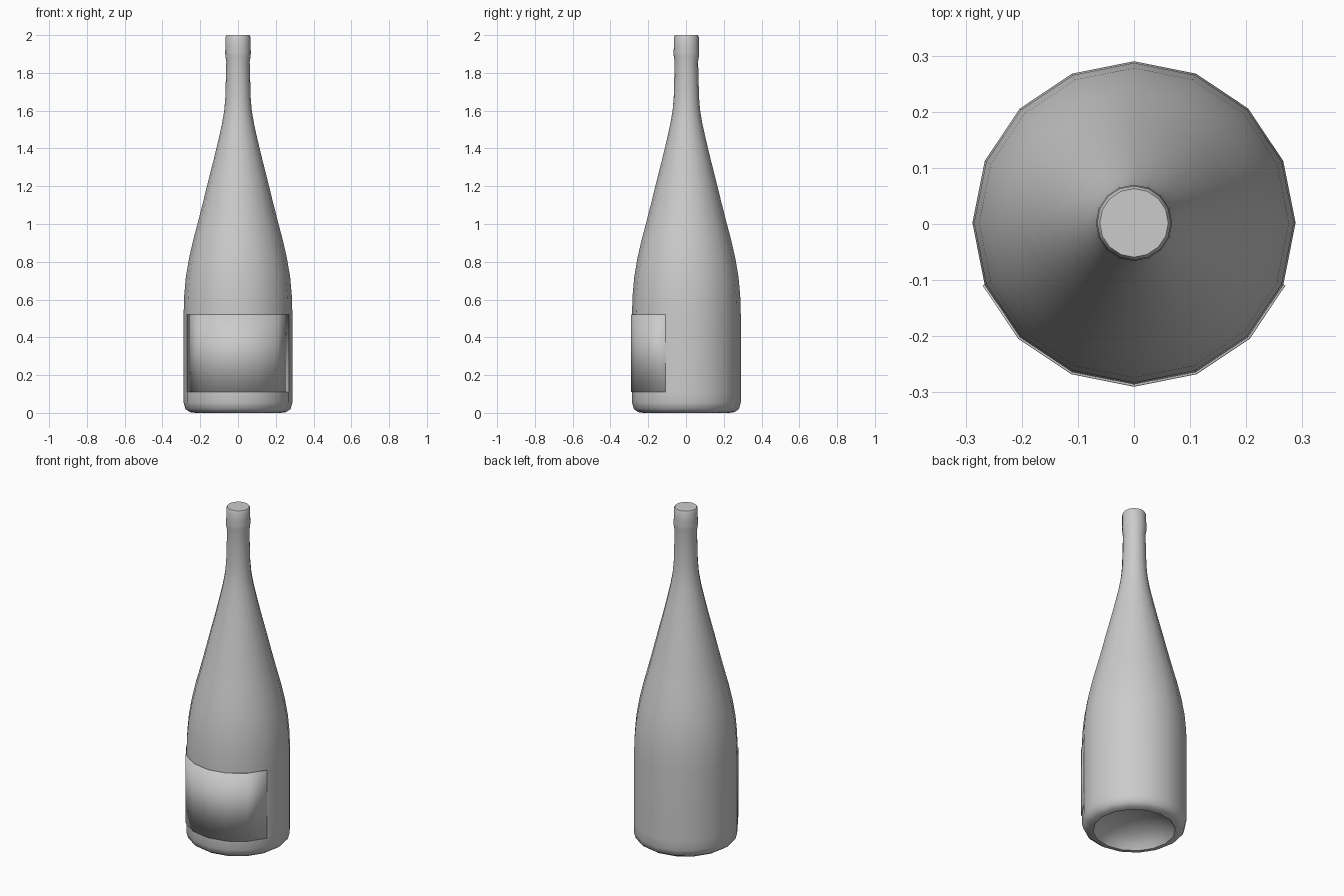
import bpy
import bmesh
from math import cos, sin, tau, radians

SIDES = 16
CENTRE_Y = 0.002

default_cube = bpy.data.objects.get("Cube")
if default_cube:
    bpy.data.objects.remove(default_cube, do_unlink=True)

grey = bpy.data.materials.new("plain_grey")
grey.use_nodes = True
GREY = (0.6, 0.6, 0.6, 1.0)
grey.diffuse_color = GREY
grey.node_tree.nodes["Principled BSDF"].inputs["Base Color"].default_value = GREY


def add_ring(bm, radius, z, steps):
    """Points on a circle at the given steps of the full turn."""
    return [bm.verts.new((radius * cos(tau * s / SIDES),
                          radius * sin(tau * s / SIDES) + CENTRE_Y, z)) for s in steps]


def bridge(bm, lower, upper, closed):
    count = len(lower)
    for i in range(count if closed else count - 1):
        j = (i + 1) % count
        bm.faces.new((lower[i], lower[j], upper[j], upper[i]))


def finish(bm, name, angle):
    mesh = bpy.data.meshes.new(name)
    bm.to_mesh(mesh)
    bm.free()
    mesh.materials.append(grey)
    obj = bpy.data.objects.new(name, mesh)
    bpy.context.collection.objects.link(obj)
    bpy.ops.object.select_all(action="DESELECT")
    obj.select_set(True)
    bpy.context.view_layer.objects.active = obj
    bpy.ops.object.shade_smooth_by_angle(angle=radians(angle))
    return obj


# Bottle: lathed profile from the hollow base up to the closed mouth
profile = [
    (0.08, 0.09), (0.16, 0.065), (0.205, 0.03), (0.226, 0.0),
    (0.255, 0.004), (0.278, 0.02), (0.288, 0.055), (0.288, 0.11),
    (0.288, 0.52), (0.285, 0.62), (0.276, 0.72), (0.259, 0.82),
    (0.236, 0.92), (0.212, 1.01), (0.184, 1.12), (0.157, 1.23),
    (0.129, 1.34), (0.105, 1.44), (0.085, 1.53), (0.073, 1.60),
    (0.067, 1.67), (0.062, 1.86), (0.067, 1.89), (0.068, 1.91),
    (0.066, 1.94), (0.066, 1.99), (0.061, 2.0),
]
bm = bmesh.new()
rings = [add_ring(bm, r, z, range(SIDES)) for r, z in profile]
for lower, upper in zip(rings, rings[1:]):
    bridge(bm, lower, upper, True)
bm.faces.new(rings[-1])
punt_tip = bm.verts.new((0, CENTRE_Y, 0.1))
for i in range(SIDES):
    bm.faces.new((punt_tip, rings[0][(i + 1) % SIDES], rings[0][i]))
bmesh.ops.recalc_face_normals(bm, faces=bm.faces[:])
finish(bm, "bottle", 42)

# Label: thin curved plate wrapped around six front sides
bm = bmesh.new()
steps = range(9, 16)
bridge(bm, add_ring(bm, 0.292, 0.11, steps), add_ring(bm, 0.292, 0.52, steps), False)
label = finish(bm, "front_label", 42)
plate = label.modifiers.new("thickness", "SOLIDIFY")
plate.thickness = 0.005
plate.offset = -1
